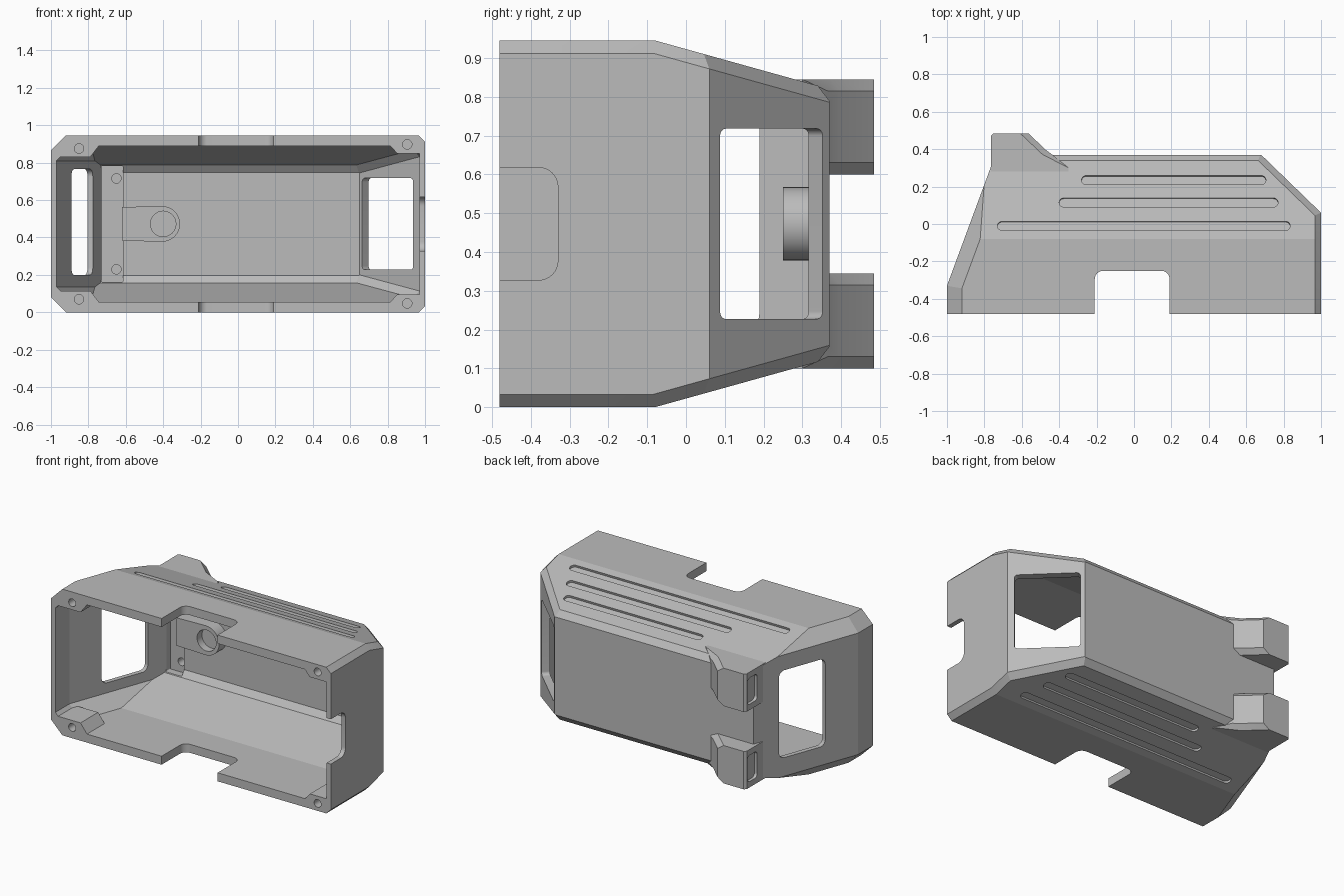
import bpy, bmesh, math
from mathutils import Vector, Matrix

old = bpy.data.objects.get("Cube")
if old:
    bpy.data.objects.remove(old)

HALF = 0.4725          # half height; everything is built around z = 0, then lifted
X, Y, Z = Vector((1, 0, 0)), Vector((0, 1, 0)), Vector((0, 0, 1))


def make_object(name, bm):
    bmesh.ops.recalc_face_normals(bm, faces=bm.faces)
    mesh = bpy.data.meshes.new(name)
    bm.to_mesh(mesh)
    bm.free()
    ob = bpy.data.objects.new(name, mesh)
    bpy.context.collection.objects.link(ob)
    return ob


def plane(normal, point):
    n = Vector(normal).normalized()
    return n, n.dot(Vector(point))


def chamfer(a, b, width):
    return a[0] + b[0], a[1] + b[1] - width


def convex(name, planes):
    """Convex solid bounded by planes."""
    bm = bmesh.new()
    bmesh.ops.create_cube(bm, size=4)
    for n, d in planes:
        cut = bmesh.ops.bisect_plane(bm, geom=bm.verts[:] + bm.edges[:] + bm.faces[:],
                                     plane_co=n * (d / n.length_squared), plane_no=n,
                                     clear_outer=True)["geom_cut"]
        edges = [e for e in cut if isinstance(e, bmesh.types.BMEdge)]
        if edges:
            bmesh.ops.contextual_create(bm, geom=edges)
    return make_object(name, bm)


def prism(name, outline, origin, u, v, start, end, bevel_rule=None):
    """Outline in the u, v plane, extruded along u x v from start to end."""
    u, v, o = u.normalized(), v.normalized(), Vector(origin)
    w = u.cross(v)
    bm = bmesh.new()
    face = bm.faces.new([bm.verts.new(o + u * a + v * b + w * start) for a, b in outline])
    ext = bmesh.ops.extrude_face_region(bm, geom=[face])
    bmesh.ops.translate(bm, vec=w * (end - start),
                        verts=[g for g in ext["geom"] if isinstance(g, bmesh.types.BMVert)])
    if bevel_rule:
        bmesh.ops.bevel(bm, geom=[e for e in bm.edges if bevel_rule(e)], offset=0.03,
                        segments=1, affect='EDGES')
    return make_object(name, bm)


def rounded(w, h, r, steps=8):
    """Rounded rectangle outline centred on the origin."""
    pts = []
    for k, (sx, sy) in enumerate([(1, 1), (-1, 1), (-1, -1), (1, -1)]):
        for i in range(steps + 1):
            a = (k + i / steps) * math.pi / 2
            p = (sx * (w / 2 - r) + r * math.cos(a), sy * (h / 2 - r) + r * math.sin(a))
            if not pts or (Vector(p) - Vector(pts[-1])).length > 1e-5:
                pts.append(p)
    if (Vector(pts[0]) - Vector(pts[-1])).length < 1e-5:
        pts.pop()
    return pts


def combine(target, tool, operation='DIFFERENCE'):
    mod = target.modifiers.new("combine", 'BOOLEAN')
    mod.operation, mod.object, mod.solver = operation, tool, 'EXACT'
    graph = bpy.context.evaluated_depsgraph_get()
    result = bpy.data.meshes.new_from_object(target.evaluated_get(graph))
    target.modifiers.clear()
    target.data = result
    bpy.data.objects.remove(tool)


def hull(name, inset):
    """Case volume; inset=1 gives the cavity."""
    def moved(p, t):
        return p[0], p[1] - t * inset
    right = moved(plane((1, 0, 0), (1, 0, 0)), 0.03)
    diagonal = moved(plane((0.31, 0.32, 0), (1, 0.06, 0)), 0.05)
    back = moved(plane((0, 1, 0), (0, 0.37, 0)), 0.04)
    left = moved(plane((-1, 0, 0), (-1, 0, 0)), 0.03)
    slant = moved(plane((-0.65, 0.24, 0), (-1, -0.33, 0)), 0.03)
    front = moved(plane((0, -1, 0), (0, -0.48, 0)), -0.2)
    planes = [right, diagonal, back, left, slant, front]
    for s in (1, -1):
        flat = moved(plane((0, 0, s), (0, 0, s * HALF)), 0.055)
        taper = moved(plane((0, 0.278, s), (0, -0.08, s * HALF)), 0.05)
        planes += [flat, taper, chamfer(left, flat, 0.08), chamfer(slant, flat, 0.08),
                   chamfer(back, taper, 0.03)]
        planes += [chamfer(p, q, 0.033) for p in (right, diagonal) for q in (flat, taper)]
    return convex(name, planes)


# Outer body with the two rear lugs
case = hull("case", 0)
lug_outline = [(-0.765, 0.2), (-0.765, 0.472), (-0.752, 0.485), (-0.565, 0.485),
               (-0.47, 0.395), (-0.43, 0.365), (-0.35, 0.3), (-0.35, 0.2)]
for s in (1, -1):
    lo, hi = sorted((s * 0.1275, s * 0.3725))
    lug = prism("lug", lug_outline, (0, 0, 0), X, Y, lo, hi,
                lambda e: abs(e.verts[0].co.z - e.verts[1].co.z) < 1e-4
                and all(-0.57 < v.co.x < -0.4 for v in e.verts))
    combine(case, lug, 'UNION')

# Cavity, leaving screw bosses in the four corners
cavity = hull("cavity", 1)
bosses = [[(-1.1, 0.3575), (-0.79, 0.3575), (-0.74, 0.4225), (-0.74, 0.6), (-1.1, 0.6)],
          [(1.1, 0.3775), (0.85, 0.3775), (0.81, 0.4225), (0.81, 0.6), (1.1, 0.6)]]
for outline in bosses:
    for s in (1, -1):
        combine(cavity, prism("boss", [(a, s * b) for a, b in outline],
                              (0, 0, 0), X, Z, 0.3, 0.9))
combine(case, cavity)

# Inner recess behind the lugs and the tab with a round socket
combine(case, prism("recess", rounded(0.115, 0.62, 0.005), (-0.673, 0, 0), X, Z, -0.352, -0.2))
tab = [(-0.62, -0.09)] + [(-0.405 + 0.095 * math.cos(a), 0.095 * math.sin(a)) for a in
                          [math.pi * (i / 16 - 0.5) for i in range(17)]] + [(-0.62, 0.09)]
combine(case, prism("tab", tab, (0, 0, 0), X, Z, -0.35, -0.25), 'UNION')
combine(case, prism("socket", rounded(0.136, 0.136, 0.068), (-0.4, 0, 0), X, Z, -0.3, -0.2))

# Windows in the diagonal and slanted sides
combine(case, prism("window", rounded(0.38, 0.49, 0.02), (0.835, 0.22, 0),
                    Vector((-0.32, 0.31, 0)), Z, -0.12, 0.12))
combine(case, prism("window", rounded(0.33, 0.565, 0.04), (-0.863, 0.045, 0.01),
                    Vector((0.24, 0.65, 0)), Z, -0.12, 0.12))

# Notches in the rim: top and bottom together, then the side
combine(case, prism("notch", rounded(0.4, 0.8, 0.045), (-0.01, -0.65, 0), X, Y, -1, 1))
combine(case, prism("notch", rounded(0.4, 0.29, 0.05), (1, -0.53, 0), Y, Z, -0.1, 0.1))

# Grooves, screw holes and lug pockets, mirrored top to bottom
for s in (1, -1):
    normal = Vector((0, 0.278, s)).normalized()
    for y, x0, x1 in [(-0.01, -0.73, 0.835), (0.115, -0.4, 0.77), (0.235, -0.28, 0.705)]:
        z = s * (HALF - 0.278 * (y + 0.08))
        combine(case, prism("groove", rounded(x1 - x0, 0.05, 0.0249), ((x0 + x1) / 2, y, z),
                            X, normal.cross(X), -0.015, 0.05))
    for x, z, near, far in [(-0.85, 0.403, 0.36, 0.6), (0.905, 0.425, 0.36, 0.6),
                            (-0.65, 0.243, -0.42, -0.2)]:
        combine(case, prism("screw_hole", rounded(0.05, 0.05, 0.025), (x, 0, s * z),
                            X, Z, near, far))
    combine(case, prism("pocket", rounded(0.1, 0.17, 0.025), (-0.765, 0.415, s * 0.25),
                        Y, Z, -0.05, 0.02))

# Finish: lift to the ground, one grey, crisp edges
case.data.transform(Matrix.Translation((0, 0, HALF)))
grey = bpy.data.materials.new("grey")
grey.use_nodes = True
colour = (0.5, 0.5, 0.5, 1)
grey.diffuse_color = colour
grey.node_tree.nodes["Principled BSDF"].inputs["Base Color"].default_value = colour
case.data.materials.clear()
case.data.materials.append(grey)
bpy.ops.object.select_all(action='DESELECT')
case.select_set(True)
bpy.context.view_layer.objects.active = case
bpy.ops.object.shade_smooth_by_angle(angle=math.radians(14))
